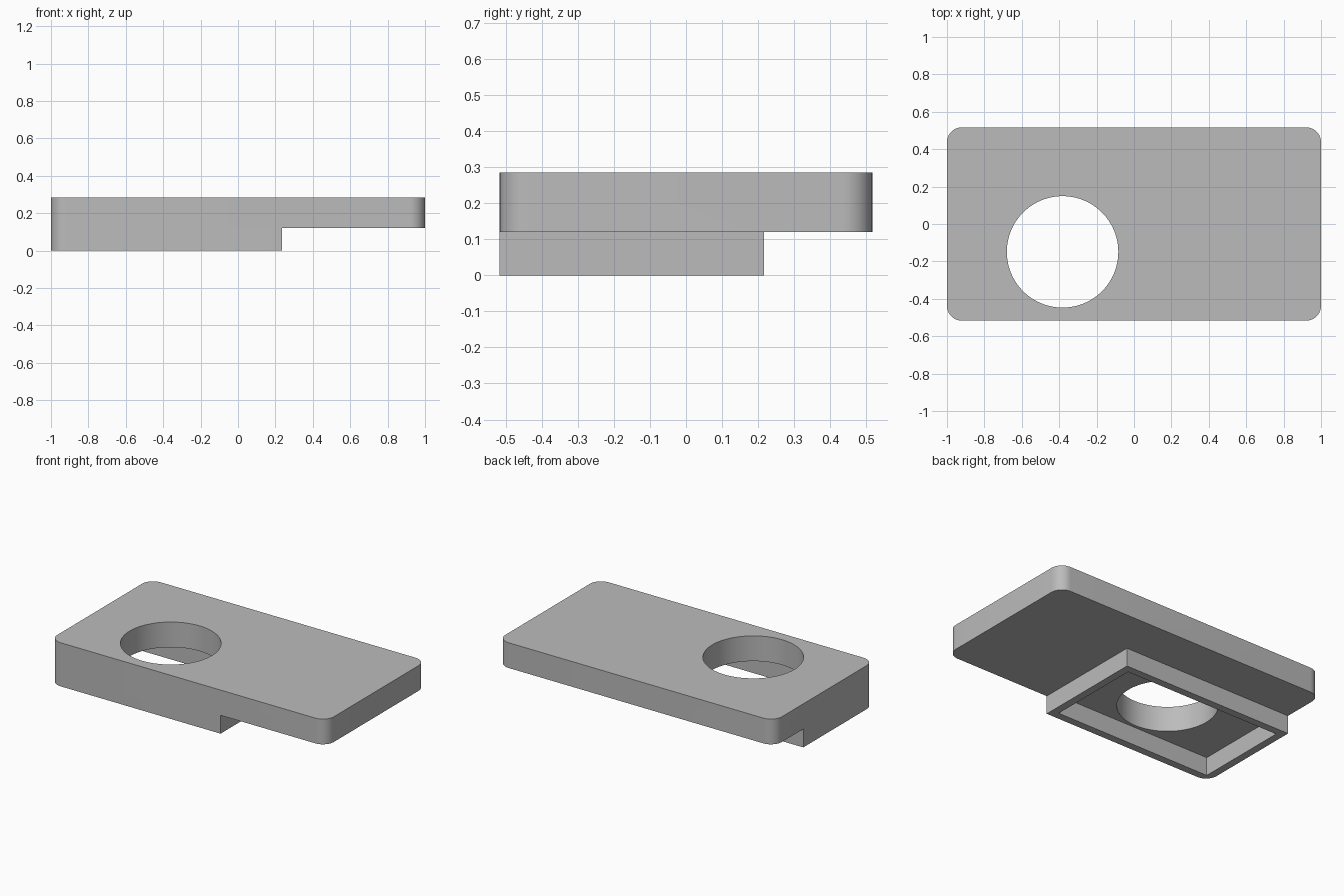
import bpy, bmesh
from math import radians
from mathutils import Matrix, Vector

if "Cube" in bpy.data.objects:
    bpy.data.objects.remove(bpy.data.objects["Cube"])

HALF_X, HALF_Y, TOP = 1.0, 0.517, 0.285
STEP = 0.12                      # underside of the wide plate
FOOT_X, FOOT_Y = 0.236, 0.217    # inner limits of the hollow foot
CORNER, WALL = 0.08, 0.05
HOLE_X, HOLE_Y, HOLE_R = -0.382, -0.149, 0.298

grey = bpy.data.materials.new("plain grey")
grey.use_nodes = True
colour = (0.5, 0.5, 0.5, 1)
grey.diffuse_color = colour
grey.node_tree.nodes["Principled BSDF"].inputs["Base Color"].default_value = colour


def add_object(name, bm):
    mesh = bpy.data.meshes.new(name)
    bm.to_mesh(mesh)
    bm.free()
    mesh.materials.append(grey)
    obj = bpy.data.objects.new(name, mesh)
    bpy.context.collection.objects.link(obj)
    return obj


def box(name, low, high, radius=0):
    low, high = Vector(low), Vector(high)
    bm = bmesh.new()
    matrix = Matrix.Translation((low + high) / 2) @ Matrix.Diagonal((*(high - low), 1))
    bmesh.ops.create_cube(bm, size=1, matrix=matrix)
    if radius:
        upright = [e for e in bm.edges if abs(e.verts[0].co.z - e.verts[1].co.z) > 0.01]
        bmesh.ops.bevel(bm, geom=upright, offset=radius, segments=10,
                        profile=0.5, affect='EDGES')
    return add_object(name, bm)


def cut(target, cutter):
    cutter.hide_render = True
    mod = target.modifiers.new(cutter.name, 'BOOLEAN')
    mod.operation, mod.solver, mod.object = 'DIFFERENCE', 'EXACT', cutter
    bpy.context.view_layer.objects.active = target
    bpy.ops.object.modifier_apply(modifier=mod.name)
    bpy.data.objects.remove(cutter)


# Rounded plate with a stepped foot under one corner
plate = box("bracket_plate", (-HALF_X, -HALF_Y, 0), (HALF_X, HALF_Y, TOP), CORNER)
cut(plate, box("side_relief", (FOOT_X, -2, -1), (2, 2, STEP)))
cut(plate, box("back_relief", (-2, FOOT_Y, -1), (2, 2, STEP)))

# Hollow inside the foot
cut(plate, box("foot_pocket", (-HALF_X + WALL, -HALF_Y + WALL, -1),
               (FOOT_X - WALL, FOOT_Y - WALL, STEP)))

# Round through hole
bm = bmesh.new()
bmesh.ops.create_cone(bm, cap_ends=True, segments=96, radius1=HOLE_R, radius2=HOLE_R,
                      depth=2, matrix=Matrix.Translation((HOLE_X, HOLE_Y, 0)))
cut(plate, add_object("round_hole", bm))

bpy.ops.object.select_all(action='DESELECT')
plate.select_set(True)
bpy.context.view_layer.objects.active = plate
bpy.ops.object.shade_smooth_by_angle(angle=radians(30))
